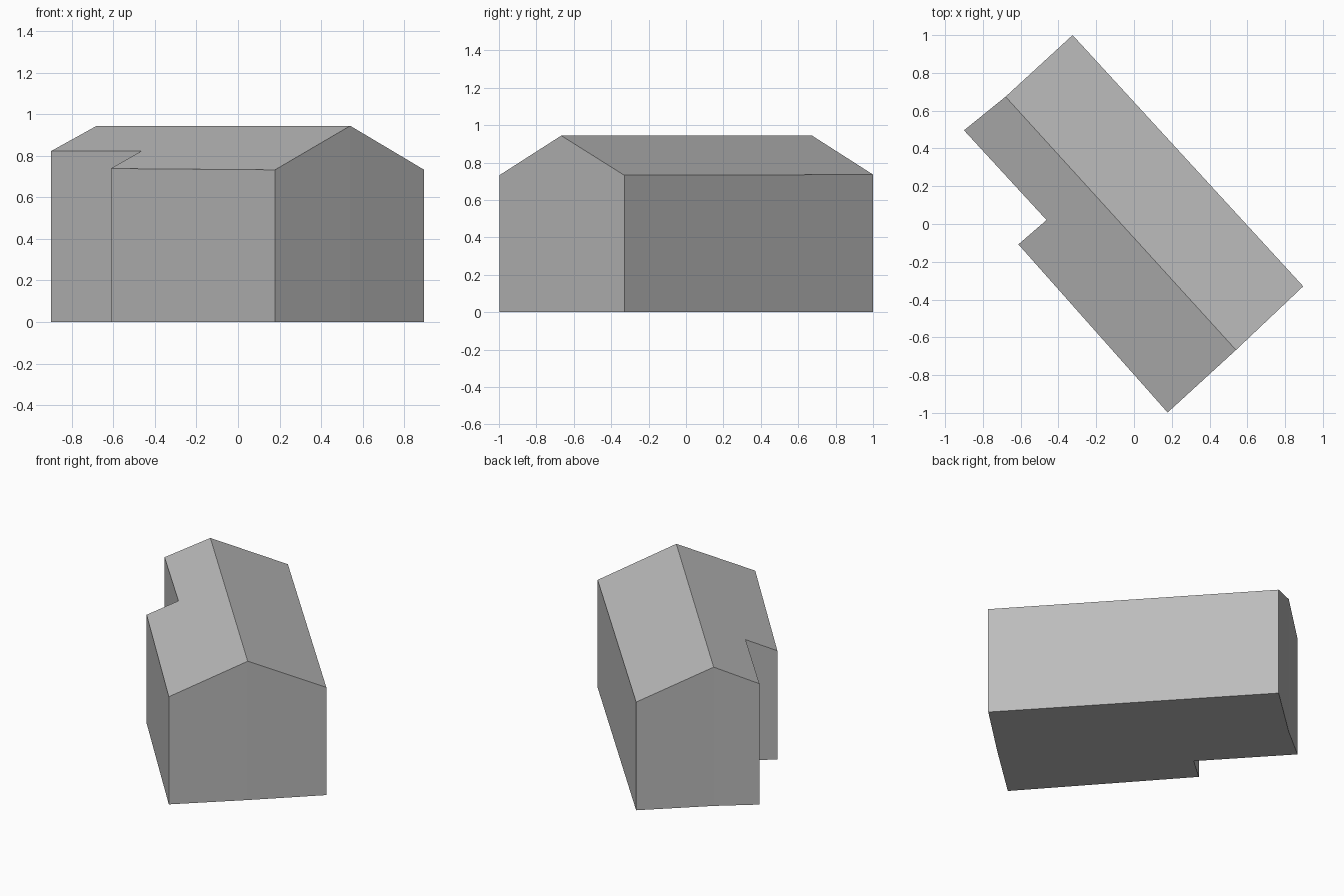
import bpy
import bmesh
from mathutils import Vector

cube = bpy.data.objects.get("Cube")
if cube:
    bpy.data.objects.remove(cube, do_unlink=True)

RIDGE_HEIGHT, ROOF_SLOPE = 0.944, 0.432

# Ridge ends in plan, and the footprint on either side of the ridge
ridge_front = Vector((0.54, -0.667))
ridge_back = Vector((-0.68, 0.674))
west_side = [(-0.90, 0.496), (-0.463, 0.021), (-0.612, -0.108), (0.178, -0.998)]
east_side = [(0.896, -0.33), (-0.325, 1.0)]

ridge = (ridge_back - ridge_front).normalized()
across = Vector((-ridge.y, ridge.x))


def roof_height(co):
    """Roof falls away evenly from the ridge on both sides."""
    return RIDGE_HEIGHT - ROOF_SLOPE * abs((co.xy - ridge_front).dot(across))


# Floor: two halves meeting under the ridge
bm = bmesh.new()
front, back = (bm.verts.new((*p, 0)) for p in (ridge_front, ridge_back))
west = [bm.verts.new((*p, 0)) for p in west_side]
east = [bm.verts.new((*p, 0)) for p in east_side]
floor = [bm.faces.new([front, back, *west]), bm.faces.new([back, front, *east])]

# Walls and pitched roof: raise a copy of the floor to the roof planes
raised = bmesh.ops.extrude_face_region(bm, geom=floor, use_keep_orig=True)
for v in raised["geom"]:
    if isinstance(v, bmesh.types.BMVert):
        v.co.z = roof_height(v.co)
bmesh.ops.recalc_face_normals(bm, faces=bm.faces)

mesh = bpy.data.meshes.new("house")
bm.to_mesh(mesh)
bm.free()
house = bpy.data.objects.new("house", mesh)
bpy.context.collection.objects.link(house)

# Plain grey for the whole building
grey = bpy.data.materials.new("plain_grey")
grey.use_nodes = True
colour = (0.5, 0.5, 0.5, 1)
grey.diffuse_color = colour
grey.node_tree.nodes["Principled BSDF"].inputs["Base Color"].default_value = colour
mesh.materials.append(grey)
